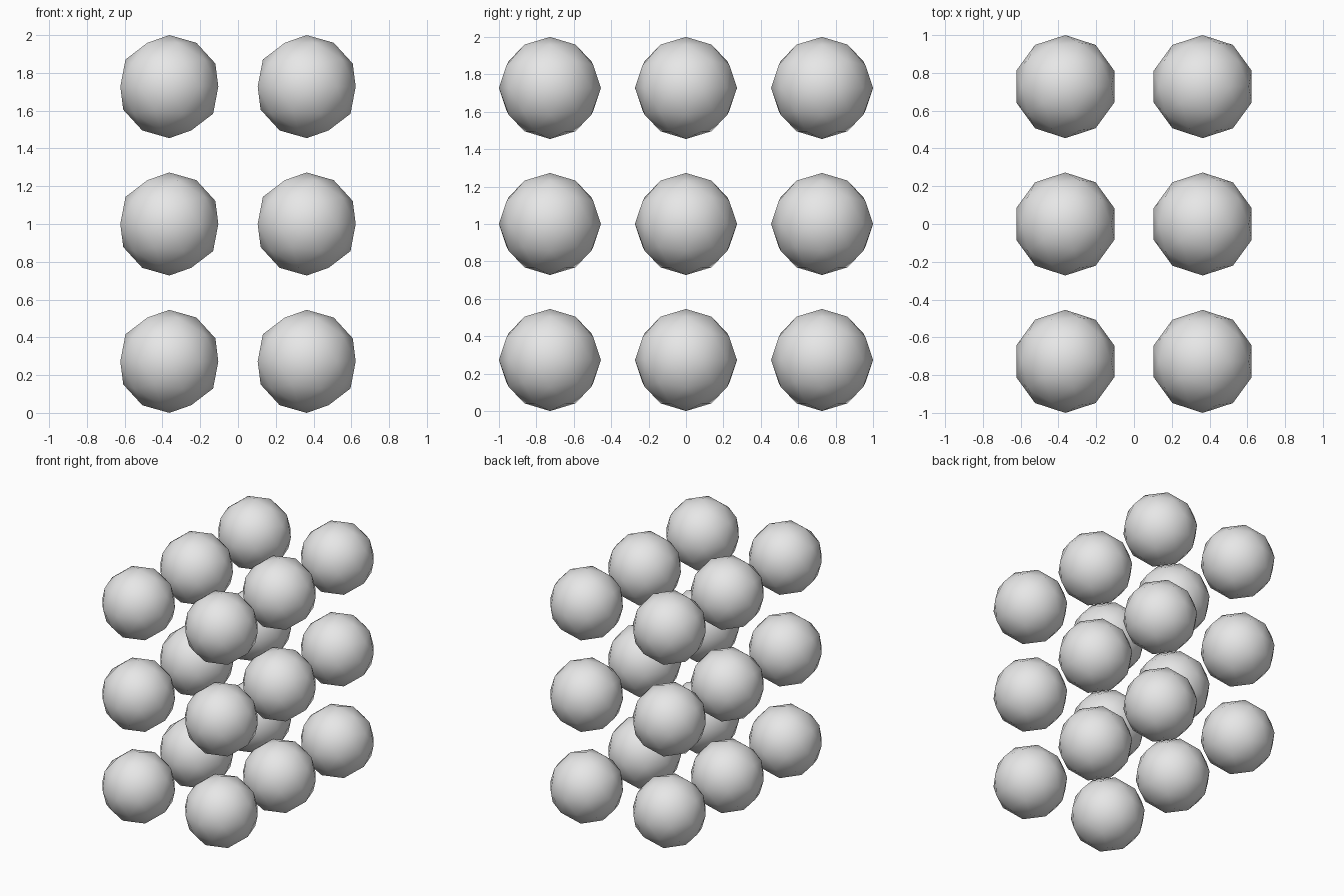
import bpy

# Remove the default cube
cube = bpy.data.objects.get("Cube")
if cube:
    bpy.data.objects.remove(cube, do_unlink=True)

RADIUS = 3 / 11
SPACING = 8 / 11

# Plain grey material
grey = bpy.data.materials.new("light grey")
grey.use_nodes = True
colour = (0.8, 0.8, 0.8, 1)
grey.diffuse_color = colour
grey.node_tree.nodes["Principled BSDF"].inputs["Base Color"].default_value = colour

# One low-poly ball, shared by the whole lattice
bpy.ops.mesh.primitive_ico_sphere_add(subdivisions=2, radius=RADIUS)
first = bpy.context.object
bpy.ops.object.shade_smooth()
ball_mesh = first.data
ball_mesh.name = "ball"
ball_mesh.materials.append(grey)
bpy.data.objects.remove(first, do_unlink=True)

# Lattice: two columns wide, three deep, three layers high
for layer, level in enumerate(("bottom", "middle", "top")):
    for row, depth in enumerate(("front", "centre", "back")):
        for column, side in enumerate(("right", "left")):
            ball = bpy.data.objects.new(f"ball_{level}_{depth}_{side}", ball_mesh)
            ball.location = ((column - 0.5) * SPACING,
                             (row - 1) * SPACING,
                             RADIUS + layer * SPACING)
            bpy.context.collection.objects.link(ball)
